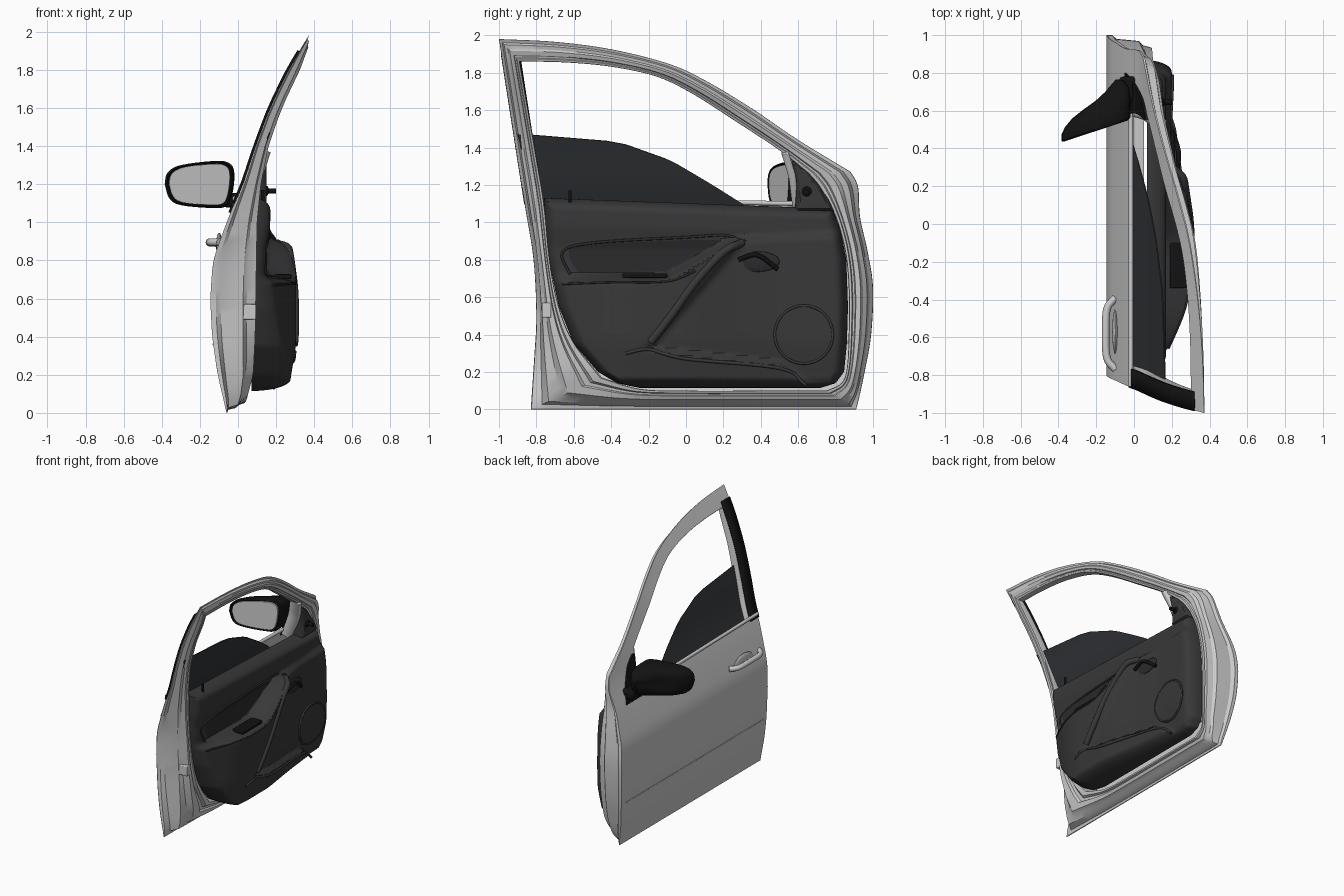
import bpy, bmesh, math
from mathutils import Vector

if "Cube" in bpy.data.objects:
    bpy.data.objects.remove(bpy.data.objects["Cube"])

def mat(name, c):
    m = bpy.data.materials.new(name)
    m.diffuse_color = (*c, 1)
    m.use_nodes = True
    m.node_tree.nodes["Principled BSDF"].inputs["Base Color"].default_value = m.diffuse_color
    return m

DARK = mat("dark_plastic", (.04, .04, .04))
INSERT = mat("insert_fabric", (.024, .024, .026))
BLACK = mat("black_trim", (.006, .006, .006))
GLASS = mat("tinted_glass", (.03, .034, .038))

def finish(ob, m=None, angle=35):
    if m: ob.data.materials.append(m)
    bpy.ops.object.select_all(action='DESELECT')
    ob.select_set(True)
    bpy.context.view_layer.objects.active = ob
    if ob.type == 'MESH':
        bpy.ops.object.shade_smooth_by_angle(angle=math.radians(angle))
    return ob

def mesh(name, verts, faces, m=None, angle=35):
    bm = bmesh.new()
    vs = [bm.verts.new(v) for v in verts]
    for f in faces: bm.faces.new([vs[i] for i in f])
    bmesh.ops.recalc_face_normals(bm, faces=bm.faces)
    me = bpy.data.meshes.new(name)
    bm.to_mesh(me)
    bm.free()
    ob = bpy.data.objects.new(name, me)
    bpy.context.collection.objects.link(ob)
    return finish(ob, m, angle)

def lin(t, x, k=1):
    if x <= t[0][0]: return t[0][k]
    for a, b in zip(t, t[1:]):
        if x <= b[0]: return a[k] + (b[k] - a[k]) * (x - a[0]) / (b[0] - a[0])
    return t[-1][k]

def soft(t, x, w=.05):
    return sum(lin(t, x + w * d) for d in (-1, -.5, 0, .5, 1)) / 5

def step(x):
    x = max(0, min(1, x))
    return x * x * (3 - 2 * x)

def spline(pts, n=6):
    P = [Vector(p) for p in pts]
    P = [2 * P[0] - P[1]] + P + [2 * P[-1] - P[-2]]
    out = []
    for a, b, c, d in zip(P, P[1:], P[2:], P[3:]):
        for i in range(n):
            t = i / n
            out.append(.5 * (2*b + (c - a)*t + (2*a - 5*b + 4*c - d)*t*t + (3*b - a - 3*c + d)*t**3))
    return out + [P[-2]]

# Surface cross-sections: outer skin and inner metal face, x against z
SKIN = [(-.1, -.04), (0, -.06), (.2, -.107), (.4, -.136), (.6, -.146), (.8, -.132), (1, -.06), (1.1, -.02),
        (1.2, .025), (1.4, .09), (1.6, .165), (1.8, .262), (1.98, .37), (2.08, .44)]
INNER = [(0, -.03), (.05, .04), (.2, .08), (.4, .09), (1, .1), (1.2, .12), (1.4, .16), (1.6, .23), (1.8, .325), (1.98, .392)]
skin = lambda y, z: soft(SKIN, z)
inner = lambda z: soft(INNER, z, .02)

# Sheet: rows of (z, y_min, y_max), surface x = f(y, z)
def sheet(name, rows, f, m=None, nz=16, ny=16, thick=0, rim=0, back=.07, slope=0):
    verts, z0, z1 = [], rows[0][0], rows[-1][0]
    for j in range(nz + 1):
        z = z0 + (z1 - z0) * (.5 - .5 * math.cos(math.pi * j / nz))
        l, r = lin(rows, z, 1), lin(rows, z, 2)
        for i in range(ny + 1):
            y = l + (r - l) * (.5 - .5 * math.cos(math.pi * i / ny))
            x = f(y, z)
            if rim:
                e = min(1, max(0, min(y - l, r - y, z - z0, z1 - z)) / rim)
                x = back + (x - back) * math.sqrt(max(0, 1 - (1 - e) ** 2))
            verts.append((x, y, z + slope * step((z - .8) / .28) * (.6 - y)))
    w = ny + 1
    faces = [(j*w+i, j*w+i+1, j*w+w+i+1, j*w+w+i) for j in range(nz) for i in range(ny)]
    ob = mesh(name, verts, faces, m)
    if thick:
        s = ob.modifiers.new("thickness", 'SOLIDIFY')
        s.thickness, s.offset = thick, 0
    return ob

def tube(name, pts, r, m=None, closed=False, smooth=True):
    cu = bpy.data.curves.new(name, 'CURVE')
    cu.dimensions, cu.bevel_depth, cu.bevel_resolution, cu.use_fill_caps = '3D', r, 3, True
    pts = spline(pts) if smooth else pts
    sp = cu.splines.new('POLY')
    sp.points.add(len(pts) - 1)
    for p, q in zip(sp.points, pts): p.co = (*q, 1)
    sp.use_cyclic_u = closed
    ob = bpy.data.objects.new(name, cu)
    bpy.context.collection.objects.link(ob)
    return finish(ob, m)

def box(name, c, d, m=None, bevel=.006):
    bpy.ops.mesh.primitive_cube_add(size=1, location=c)
    ob = bpy.context.object
    ob.name, ob.scale = name, d
    bpy.ops.object.transform_apply(location=False, rotation=False, scale=True)
    b = ob.modifiers.new("bevel", 'BEVEL')
    b.width, b.segments = bevel, 2
    return finish(ob, m)

def ball(name, c, d, m=None):
    bpy.ops.mesh.primitive_uv_sphere_add(segments=32, ring_count=16, radius=1, location=c)
    ob = bpy.context.object
    ob.name, ob.scale = name, d
    return finish(ob, m)

# Door frame: matched outer / opening outlines (y, z, y, z), swept with a stepped section
top = [(-1, 1.98, -.89, 1.86), (-.7, 1.965, -.65, 1.855), (-.4, 1.925, -.4, 1.832), (-.1, 1.85, -.16, 1.78),
       (.1, 1.76, .03, 1.69), (.35, 1.61, .25, 1.55), (.6, 1.44, .5, 1.385), (.88, 1.27, .655, 1.26)]
front = [(.88, 1.27, .655, 1.26), (.92, 1.19, .72, 1.18), (.93, 1.03, .8, 1.03), (.97, .85, .85, .85), (1, .65, .87, .65),
         (.99, .4, .87, .4), (.955, .2, .86, .22), (.93, .08, .83, .14), (.91, 0, .75, .1)]
bottom = [(.91, 0, .75, .1), (.5, 0, .45, .1), (0, 0, 0, .1), (-.4, 0, -.25, .11), (-.83, 0, -.45, .17)]
rear = [(-.83, 0, -.45, .17), (-.81, .3, -.6, .36), (-.8, .5, -.68, .55), (-.815, .8, -.73, .8),
        (-.86, 1.08, -.76, 1.1), (-.91, 1.4, -.81, 1.4), (-1, 1.98, -.89, 1.86)]
loop = [p for part in (top, front, bottom, rear) for p in spline(part)[:-1]]
section = [(0, 0), (.01, .12), (.16, .22), (.25, .72), (.42, .8), (.52, 1), (.72, 1), (.76, .9), (.84, .9),
           (.88, 1), (.98, 1), (1, .92), (1, .08), (.97, .02), (.5, .02)]
verts = []
for a, b, c, d in loop:
    for t, s in section:
        y, z = a + (c - a) * t, b + (d - b) * t
        verts.append((skin(y, z) * (1 - s) + inner(z) * s, y, z))
n, k = len(loop), len(section)
mesh("door_frame", verts, [(i*k+j, i*k+(j+1) % k, (i+1) % n*k+(j+1) % k, (i+1) % n*k+j)
                           for i in range(n) for j in range(k)], angle=30)

# Outer skin, crease strip, belt moulding
edge = lambda part: sorted((p[1], p[0]) for p in spline(part))
E0, E1 = edge(rear), edge(front)
rows = [(z, lin(E0, z), lin(E1, z)) for z in [i * 1.11 / 24 for i in range(25)]]
sheet("outer_skin", rows, lambda y, z: skin(y, z) - .002, nz=32, ny=12)
tube("side_crease", [(skin(0, .36) + .001, y, .36) for y in (-.77, 0, .93)], .006)
tube("belt_moulding", [(skin(0, 1.11) - .002, y, 1.125 - .025 * (y + .86) / 1.46) for y in (-.86, 0, .6)], .013)

# Rear pillar trim, window glass, window divider
sheet("pillar_trim", [(z, lin(E0, z) - .002, lin(E0, z) + .1) for z in (1.1, 1.4, 1.7, 1.9)],
      lambda y, z: skin(y, z) - .004, BLACK, ny=2, thick=.014)
sheet("window_glass", [(.95, -.8, .5), (1.08, -.82, .33), (1.2, -.84, .14), (1.33, -.87, -.08), (1.43, -.89, -.36), (1.47, -.9, -.85)],
      lambda y, z: skin(y, z) + .05, GLASS, nz=24, thick=.006)
sheet("window_divider", [(1.05, .575, .61), (1.25, .55, .59), (1.38, .51, .55)],
      lambda y, z: skin(y, z) + .05, ny=2, thick=.08)

# Interior panel height field: upper pad, armrest bulge, hollow in front of the pull handle
BULGE = [(-.75, .14), (-.6, .21), (-.45, .275), (-.3, .305), (0, .305), (.3, .26), (.6, .225), (.86, .195)]
ARM = [(-.75, .70), (-.1, .71), (.2, .88), (.3, .91), (.9, .95)]
def panel(y, z):
    low = soft(BULGE, y) - .035 * step((.4 - z) / .3)
    hollow = step((y - lin([(.3, -.25), (.88, .25)], z)) / .05) * step((z - lin([(-.25, .31), (.5, .23), (.65, .12)], y)) / .04)
    low -= .045 * hollow * step((.85 - y) / .4)
    up = lin([(.65, .14), (.86, .145), (.95, .168), (1.05, .17), (1.13, .15)], z)
    return up + (low - up) * step((soft(ARM, y) - z) / .06 + .5)
sheet("inner_panel", [(.115, -.25, .72), (.14, -.37, .8), (.2, -.47, .845), (.35, -.6, .86), (.55, -.68, .866),
                      (.8, -.735, .857), (.95, -.752, .83), (1.08, -.76, .785)],
      panel, DARK, nz=90, ny=90, rim=.06, slope=.037)
SAIL = [(1.05, .58, .8), (1.12, .585, .77), (1.2, .585, .715), (1.28, .565, .655), (1.33, .55, .58)]
sheet("inner_sail_panel", SAIL, lambda y, z: .15, DARK, rim=.03, back=.06)
sheet("outer_sail_panel", SAIL, lambda y, z: skin(y, z) - .003, BLACK, thick=.016)

# Panel details: raised lines follow the panel surface
def trim(name, pts, r, m, off=0, closed=False):
    p = spline(pts + pts[:1] if closed else pts)
    tube(name, [(panel(y, z) + off, y, z) for y, z in p], r, m, smooth=False)
sheet("panel_insert", [(.735, -.58, -.1), (.8, -.62, .02), (.86, -.63, .12), (.885, -.5, .16), (.905, .0, .18)],
      lambda y, z: panel(y, z) + .005, INSERT, nz=20, ny=30)
trim("insert_border", [(-.62, .72), (-.66, .84), (-.5, .89), (0, .92), (.2, .93), (.32, .9)], .007, INSERT)
trim("pull_handle", [(.3, .89), (.2, .84), (.05, .68), (-.08, .5), (-.19, .36)], .022, DARK, -.006)
trim("pocket_edge", [(-.32, .3), (-.2, .32), (0, .27), (.5, .22), (.64, .13)], .009, DARK)
trim("armrest_seam", [(-.66, .67), (-.4, .68), (-.1, .685), (.05, .74)], .006, INSERT)
circle = [(.63 + .155 * math.cos(a), .4 + .155 * math.sin(a)) for a in [i * math.pi / 12 for i in range(24)]]
trim("speaker_ring", circle, .007, DARK, .004, True)
disc = [(.4 + .15 * math.sin(a), .63 - .15 * math.cos(a), .63 + .15 * math.cos(a))
        for a in [(i / 12 - .5) * math.pi for i in range(13)]]
sheet("speaker_grille", disc, lambda y, z: panel(y, z) + .009, DARK)
ball("handle_recess", (panel(.38, .79), .38, .79), (.012, .12, .055), INSERT)
tube("release_lever", [(panel(.28, .8) + .01, .28, .8), (panel(.38, .82) + .03, .38, .825), (panel(.48, .77) + .01, .49, .75)], .013, BLACK)
box("window_switches", (.235, -.22, .715), (.09, .24, .025), BLACK)
tube("lock_pin", [(.13, -.62, 1.1), (.13, -.62, 1.14), (.13, -.62, 1.17)], .009, BLACK)
tube("mirror_adjuster", [(.14, .645, 1.165), (.17, .645, 1.165), (.2, .645, 1.165)], .014, BLACK)
ball("adjuster_base", (.15, .645, 1.165), (.012, .026, .026), BLACK)
box("door_latch", (.06, -.745, .53), (.07, .05, .08))

# Outer handle
ball("handle_dish", (skin(0, .88) + .004, -.57, .88), (.016, .12, .065))
hx = skin(0, .895)
tube("outer_handle", [(hx, -.39, .89), (hx - .045, -.45, .892), (hx - .052, -.58, .895), (hx - .045, -.71, .895), (hx, -.77, .895)], .02)

# Wing mirror: outline lofted forward from the mirror face
shape = spline([(-.385, 1.2), (-.37, 1.26), (-.3, 1.3), (-.12, 1.322), (-.045, 1.31), (-.02, 1.26), (-.03, 1.15),
                (-.06, 1.085), (-.14, 1.075), (-.3, 1.09), (-.36, 1.125), (-.385, 1.2)], 4)[:-1]
def loft(name, layers, m=None):
    vs, w = [], len(shape)
    for s, d, dx in layers:
        for px, pz in shape:
            x = -.2 + (px + .2) * s
            grow = 1 + 1.2 * (px + .2)
            vs.append((x + dx, .43 + (x + .39) * .33 + d * grow, 1.2 + (pz - 1.2) * s))
    L = len(layers)
    fs = [(j*w+i, j*w+(i+1) % w, (j+1)*w+(i+1) % w, (j+1)*w+i) for j in range(L - 1) for i in range(w)]
    mesh(name, vs, fs + [tuple(range(w)), tuple(range((L-1)*w, L*w))], m)
loft("mirror_housing", [(.9, .012, 0), (.94, 0, 0), (1, .01, 0), (1, .05, 0), (.95, .1, .01), (.82, .15, .025),
                        (.6, .19, .04), (.3, .21, .05)], BLACK)
loft("mirror_glass", [(.87, .004, 0), (.88, .016, 0)])
box("mirror_arm", (-.005, .71, 1.115), (.15, .14, .075), BLACK, .02)
